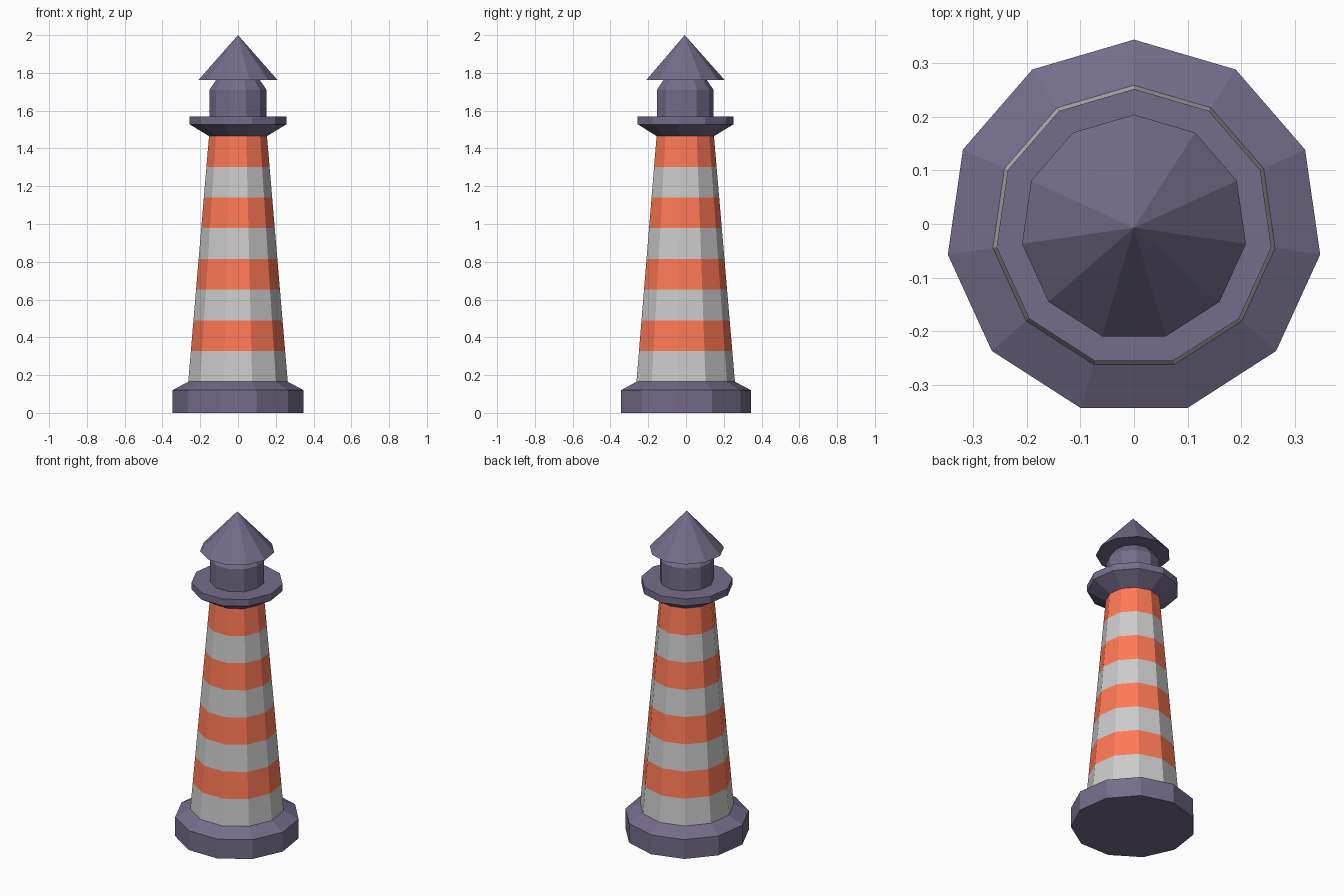
import bpy, bmesh
from math import pi, cos, sin

if "Cube" in bpy.data.objects:
    bpy.data.objects.remove(bpy.data.objects["Cube"])

SIDES = 11
CY = -0.007  # an 11-sided ring centred by its bounds sits slightly off its axis


def material(name, rgb):
    m = bpy.data.materials.new(name)
    m.diffuse_color = (*rgb, 1)
    m.use_nodes = True
    m.node_tree.nodes["Principled BSDF"].inputs["Base Color"].default_value = m.diffuse_color
    return m


slate = material("slate", (0.18, 0.15, 0.255))
orange = material("orange", (1.0, 0.19, 0.09))
white = material("white", (0.75, 0.75, 0.75))


def lathe(name, profile, mats, cap_bottom=True, cap_top=True):
    """Revolve (radius, z) points; bands cycle through the materials."""
    bm = bmesh.new()
    rings = []
    for r, z in profile:
        if r == 0:
            rings.append([bm.verts.new((0, CY, z))] * SIDES)
            continue
        angles = [pi / 2 + 2 * pi * i / SIDES for i in range(SIDES)]
        rings.append([bm.verts.new((r * cos(a), CY + r * sin(a), z)) for a in angles])
    for b, (lo, hi) in enumerate(zip(rings, rings[1:])):
        for i in range(SIDES):
            j = (i + 1) % SIDES
            corners = list(dict.fromkeys((lo[i], lo[j], hi[j], hi[i])))
            bm.faces.new(corners).material_index = b % len(mats)
    if cap_bottom:
        bm.faces.new(rings[0][::-1])
    if cap_top and profile[-1][0] > 0:
        bm.faces.new(rings[-1])
    bmesh.ops.recalc_face_normals(bm, faces=bm.faces)
    mesh = bpy.data.meshes.new(name)
    bm.to_mesh(mesh)
    bm.free()
    for m in mats:
        mesh.materials.append(m)
    ob = bpy.data.objects.new(name, mesh)
    bpy.context.collection.objects.link(ob)
    return ob


# Plinth with sloped shoulder
lathe("base", [(0.351, 0), (0.351, 0.12), (0.266, 0.165)], [slate])

# Tapering tower in eight equal stripes
Z0, Z1, R0, R1 = 0.165, 1.465, 0.266, 0.155
stripes = [(R0 + (R1 - R0) * k / 8, Z0 + (Z1 - Z0) * k / 8) for k in range(9)]
lathe("striped_tower", stripes, [white, orange], cap_bottom=False, cap_top=False)

# Gallery flaring out from the tower top
lathe("gallery", [(0.155, 1.465), (0.259, 1.528), (0.259, 1.57)], [slate])

# Lantern room narrowing under the roof
lathe("lantern_room", [(0.153, 1.57), (0.153, 1.71), (0.115, 1.765)], [slate],
      cap_bottom=False, cap_top=False)

# Pointed roof
lathe("roof", [(0.211, 1.763), (0, 2.0)], [slate])
